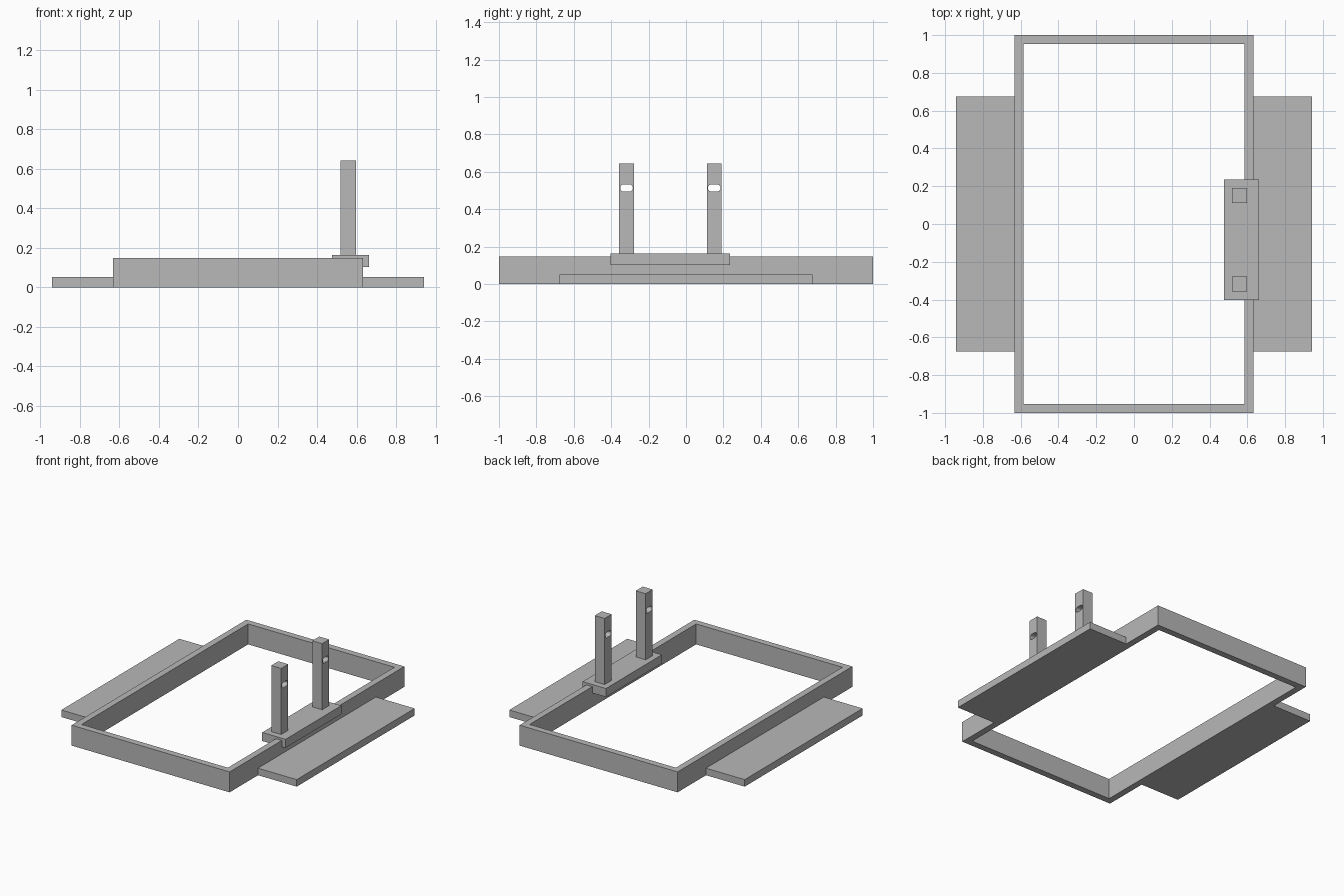
import bpy, bmesh, math
from mathutils import Vector

cube = bpy.data.objects.get("Cube")
if cube:
    bpy.data.objects.remove(cube, do_unlink=True)

grey = bpy.data.materials.new("plain_grey")
grey.use_nodes = True
colour = (0.48, 0.48, 0.48, 1)
grey.diffuse_color = colour
grey.node_tree.nodes["Principled BSDF"].inputs["Base Color"].default_value = colour


def finish(name, bm):
    bmesh.ops.recalc_face_normals(bm, faces=bm.faces)
    mesh = bpy.data.meshes.new(name)
    bm.to_mesh(mesh)
    bm.free()
    mesh.materials.append(grey)
    obj = bpy.data.objects.new(name, mesh)
    bpy.context.collection.objects.link(obj)
    return obj


def prism(name, points, direction):
    """Extrude a flat outline along a direction."""
    bm = bmesh.new()
    face = bm.faces.new([bm.verts.new(p) for p in points])
    new = bmesh.ops.extrude_face_region(bm, geom=[face])["geom"]
    verts = [g for g in new if isinstance(g, bmesh.types.BMVert)]
    bmesh.ops.translate(bm, verts=verts, vec=Vector(direction))
    return finish(name, bm)


def box(name, x0, x1, y0, y1, z0, z1):
    outline = [(x0, y0, z0), (x1, y0, z0), (x1, y1, z0), (x0, y1, z0)]
    return prism(name, outline, (0, 0, z1 - z0))


HALF_X, HALF_Y, WALL, HEIGHT = 0.633, 1.0, 0.047, 0.148

# Open rectangular frame: a mitred ring extruded upward
bm = bmesh.new()
corners = [(-1, -1), (1, -1), (1, 1), (-1, 1)]
outer = [bm.verts.new((sx * HALF_X, sy * HALF_Y, 0)) for sx, sy in corners]
inner = [bm.verts.new((sx * (HALF_X - WALL), sy * (HALF_Y - WALL), 0)) for sx, sy in corners]
ring = []
for i in range(4):
    j = (i + 1) % 4
    ring.append(bm.faces.new((outer[i], outer[j], inner[j], inner[i])))
new = bmesh.ops.extrude_face_region(bm, geom=ring)["geom"]
bmesh.ops.translate(bm, verts=[g for g in new if isinstance(g, bmesh.types.BMVert)],
                    vec=(0, 0, HEIGHT))
finish("frame", bm)

# Flat side boards
box("left_board", HALF_X, 0.943, -0.675, 0.675, 0, 0.051)
box("right_board", -0.943, -HALF_X, -0.675, 0.675, 0, 0.051)

# Mounting block with a channel that straddles the frame wall
LOW, TOP = 0.102, 0.164
IN, OUT = HALF_X - WALL, HALF_X
channel = [(0.476, LOW), (IN, LOW), (IN, HEIGHT), (OUT, HEIGHT),
           (OUT, LOW), (0.663, LOW), (0.663, TOP), (0.476, TOP)]
prism("mounting_block", [(x, -0.403, z) for x, z in channel], (0, 0.639, 0))

# Square posts, each with a rounded slot through it
for name, y in (("front_post", -0.318), ("back_post", 0.151)):
    post = box(name, 0.518, 0.597, y - 0.04, y + 0.04, TOP, 0.643)
    radius, straight, slot_z, steps = 0.02, 0.0135, 0.513, 12
    outline = []
    for side, start in ((1, -math.pi / 2), (-1, math.pi / 2)):
        for k in range(steps + 1):
            a = start + math.pi * k / steps
            outline.append((0.45, y + side * straight + radius * math.cos(a),
                            slot_z + radius * math.sin(a)))
    cutter = prism("slot_cutter", outline, (0.25, 0, 0))
    cutter.hide_render = True
    cut = post.modifiers.new("slot", 'BOOLEAN')
    cut.operation = 'DIFFERENCE'
    cut.solver = 'EXACT'
    cut.object = cutter
    bpy.context.view_layer.objects.active = post
    bpy.ops.object.modifier_apply(modifier=cut.name)
    bpy.data.objects.remove(cutter, do_unlink=True)
